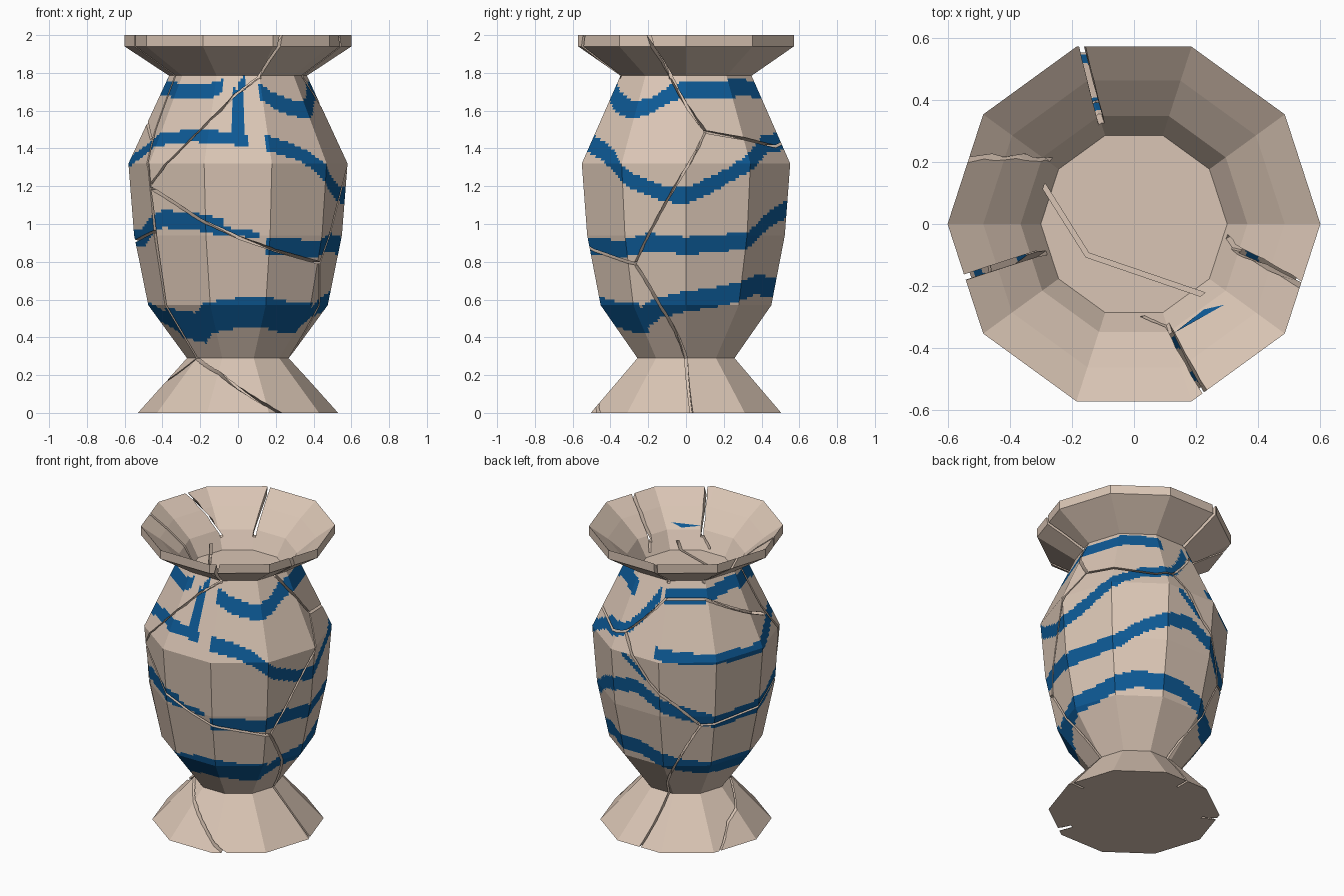
import bpy, bmesh, math
from mathutils import Vector

if "Cube" in bpy.data.objects:
    bpy.data.objects.remove(bpy.data.objects["Cube"])

def material(name, rgb):
    m = bpy.data.materials.new(name)
    m.diffuse_color = (*rgb, 1)
    m.use_nodes = True
    m.node_tree.nodes["Principled BSDF"].inputs["Base Color"].default_value = m.diffuse_color
    return m

clay = material("clay", (0.70, 0.56, 0.46))
blue = material("blue_paint", (0.004, 0.10, 0.30))

SIDES, SUB = 10, 18
OUTER = [(0.53, 0), (0.27, 0.29), (0.475, 0.57), (0.55, 0.94), (0.58, 1.32),
         (0.365, 1.785), (0.60, 1.94), (0.60, 2.0)]
INNER = [(0.485, 1.915), (0.365, 1.81), (0.30, 1.70)]

def lerp(points, x):
    """Piecewise linear lookup; None outside the range."""
    for (a, va), (b, vb) in zip(points, points[1:]):
        if a <= x <= b:
            return va + (vb - va) * (x - a) / (b - a)
    return None

def polygon_radius(r, deg):
    """Radius on the flat sides of the ten-sided ring."""
    return r * math.cos(math.pi / SIDES) / math.cos(math.radians(deg % 36 - 18))

def polar(r, deg, z):
    a = math.radians(deg)
    return Vector((r * math.cos(a), r * math.sin(a), z))

# Painted bands: (angle, height) centre lines with a half width
bands = []
def band(half, *pts):
    bands.append((half, pts))

# lowest band: wide in front, narrower behind
band(.08, (-150, .48), (-122, .45), (-113, .5), (-90, .53), (-73, .535), (-50, .505), (-33, .5))
band(.053, (-33, .5), (-20, .555), (0, .59), (25, .62), (52, .68), (72, .66), (90, .66),
     (125, .56), (155, .54), (180, .54), (210, .48))
# second band
band(.046, (-73, .885), (-55, .875), (-40, .865), (-22, .905), (0, .885), (16, .895),
     (38, .915), (55, 1.02), (75, 1.09), (91, 1.11), (113, .995), (146, .89), (180, .92),
     (195, .925), (222, 1.025), (243, 1.02), (262, .98))
band(.018, (262, .965), (283, .94))
# third band, rising behind
band(.043, (-73, 1.425), (-58, 1.39), (-45, 1.34), (-32, 1.235), (-15, 1.165), (0, 1.15),
     (16, 1.215), (37, 1.33), (55, 1.425), (65, 1.425), (78, 1.455), (90, 1.575), (103, 1.72))
band(.034, (105, 1.37), (125, 1.34), (145, 1.335), (170, 1.32), (180, 1.33), (200, 1.39),
     (215, 1.445), (242, 1.47), (270, 1.45), (277, 1.44))
band(.022, (80, 1.31), (98, 1.19))
# upright stroke in front
band(.15, (265, 1.57), (275, 1.56))
band(.04, (270, 1.7), (276, 1.76))
# top band
band(.046, (-74, 1.705), (-62, 1.65), (-50, 1.62), (-40, 1.6), (-26, 1.625), (-14, 1.685),
     (0, 1.715), (20, 1.71), (55, 1.725), (75, 1.7))
band(.038, (107, 1.695), (142, 1.695), (170, 1.73), (200, 1.715), (220, 1.705),
     (252, 1.71), (258, 1.74))

def painted(deg, z):
    for half, pts in bands:
        for turn in (-360, 0, 360):
            c = lerp(pts, deg + turn)
            if c is not None and abs(z - c) < half:
                return True
    return False

# Vase: closed ten-sided lathe, finely cut where it is painted
rows = []
for i, ((r0, z0), (r1, z1)) in enumerate(zip(OUTER, OUTER[1:])):
    n = max(1, round((z1 - z0) / 0.015)) if 1 <= i <= 4 else 1
    rows += [(r0 + (r1 - r0) * k / n, z0 + (z1 - z0) * k / n) for k in range(n)]
rows += [OUTER[-1]] + INNER
cols = SIDES * SUB
angles = []
for s in range(SIDES):
    a, b = polar(1, 36 * s, 0), polar(1, 36 * s + 36, 0)
    for k in range(SUB):
        p = a.lerp(b, k / SUB)
        angles.append(math.degrees(math.atan2(p.y, p.x)) % 360)

bm = bmesh.new()
rings = [[bm.verts.new(polar(polygon_radius(r, t), t, z)) for t in angles] for r, z in rows]
for j in range(len(rows) - 1):
    body = 0.29 < (rows[j][1] + rows[j + 1][1]) / 2 < 1.785 and rows[j + 1][1] > rows[j][1]
    for i in range(cols):
        k = (i + 1) % cols
        f = bm.faces.new((rings[j][i], rings[j][k], rings[j + 1][k], rings[j + 1][i]))
        if body:
            c = f.calc_center_median()
            f.material_index = int(painted(math.degrees(math.atan2(c.y, c.x)), c.z))
bm.faces.new(rings[0][::-1])
bm.faces.new(rings[-1])
bmesh.ops.recalc_face_normals(bm, faces=bm.faces[:])
mesh = bpy.data.meshes.new("vase")
bm.to_mesh(mesh)
bm.free()
mesh.materials.append(clay)
mesh.materials.append(blue)
vase = bpy.data.objects.new("vase", mesh)
bpy.context.collection.objects.link(vase)

# Cracks: thin ribbons cut out of the surface
cutters = bpy.data.collections.new("crack_cutters")
bpy.context.scene.collection.children.link(cutters)

def ribbon(points, normals, depths, width):
    b = bmesh.new()
    last, n = None, len(points)
    for i, p in enumerate(points):
        t = points[min(i + 1, n - 1)] - points[max(i - 1, 0)]
        s = t.cross(normals[i]).normalized() * width / 2
        top, low = p + normals[i] * 0.05, p - normals[i] * depths[i]
        ring = [b.verts.new(v) for v in (top - s, top + s, low + s, low - s)]
        if last:
            for k in range(4):
                b.faces.new((last[k], last[(k + 1) % 4], ring[(k + 1) % 4], ring[k]))
        else:
            b.faces.new(ring)
        last = ring
    b.faces.new(last)
    bmesh.ops.recalc_face_normals(b, faces=b.faces[:])
    me = bpy.data.meshes.new("crack_cutter")
    b.to_mesh(me)
    b.free()
    me.materials.append(clay)
    ob = bpy.data.objects.new("crack_cutter", me)
    ob.hide_render = True
    cutters.objects.link(ob)

def crack(*path, width=0.014, depth=0.08):
    pts, nrm = [], []
    for i, ((a0, z0), (a1, z1)) in enumerate(zip(path, path[1:])):
        n = max(2, int(max(abs(a1 - a0) / 7, abs(z1 - z0) / 0.07)))
        for k in range(n + (i == len(path) - 2)):
            a, z = a0 + (a1 - a0) * k / n, z0 + (z1 - z0) * k / n
            r = lerp([(h, q) for q, h in OUTER], min(max(z, 0), 2))
            pts.append(polar(polygon_radius(r, a), a, z))
            nrm.append(polar(1, a, 0))
    ribbon(pts, nrm, [depth] * len(pts), width)

crack((-72, 1.78), (-93, 1.68), (-120, 1.45), (-144, 1.21))
crack((-144, 1.19), (-111, 1.02), (-90, .93), (-68, .86), (-32, .79))
crack((-146, 1.3), (-144, 1.1), (-143, .95), (-144, .55), (-144, .29), (-107, .21), (-83, .1), (-61, -.02))
crack((-146, 1.29), (-157, 1.5), (-163, 1.78))
crack((-13, 1.78), (12.5, 1.49), (-32, .79), (0, .29), (3.5, -.02))
crack((13, 1.487), (65, 1.41), (78, 1.44), (107, 1.68), (142, 1.68), (202, 1.45))
crack((78.5, 1.435), (100, 1.17), (135, .875), (180, .91), (216.5, .96))
crack((135, .87), (105, .39), (90, -.02))
crack((215, .285), (165, .12), (147, -.02))
# rim cracks run right through the lip
for low, high in ((-72, -66.5), (-163, -162.5), (-13, -21), (108, 106), (142, 161)):
    crack((low, 1.77), (high, 2.03), width=0.019, depth=0.28)
# crack across the inside floor
floor = [Vector((-0.32, 0.17, 1.70)), Vector((-0.15, -0.10, 1.70)), Vector((0.23, -0.23, 1.70))]
ribbon(floor, [Vector((0, 0, 1))] * 3, [0.1] * 3, 0.016)

mod = vase.modifiers.new("cracks", 'BOOLEAN')
mod.operation = 'DIFFERENCE'
mod.operand_type = 'COLLECTION'
mod.collection = cutters
mod.solver = 'EXACT'
graph = bpy.context.evaluated_depsgraph_get()
cut = bpy.data.meshes.new_from_object(vase.evaluated_get(graph))
vase.modifiers.clear()
if len(cut.polygons) > 0.8 * len(mesh.polygons):
    vase.data = cut
for ob in list(cutters.objects):
    bpy.data.objects.remove(ob)
bpy.data.collections.remove(cutters)

# Blue splash on the inside of the lip
splash = bpy.data.meshes.new("lip_splash")
splash.from_pydata([(.13, -.35, 1.83), (.225, -.275, 1.82), (.29, -.26, 1.845)], [], [(2, 1, 0)])
splash.materials.append(blue)
bpy.context.collection.objects.link(bpy.data.objects.new("lip_splash", splash))
